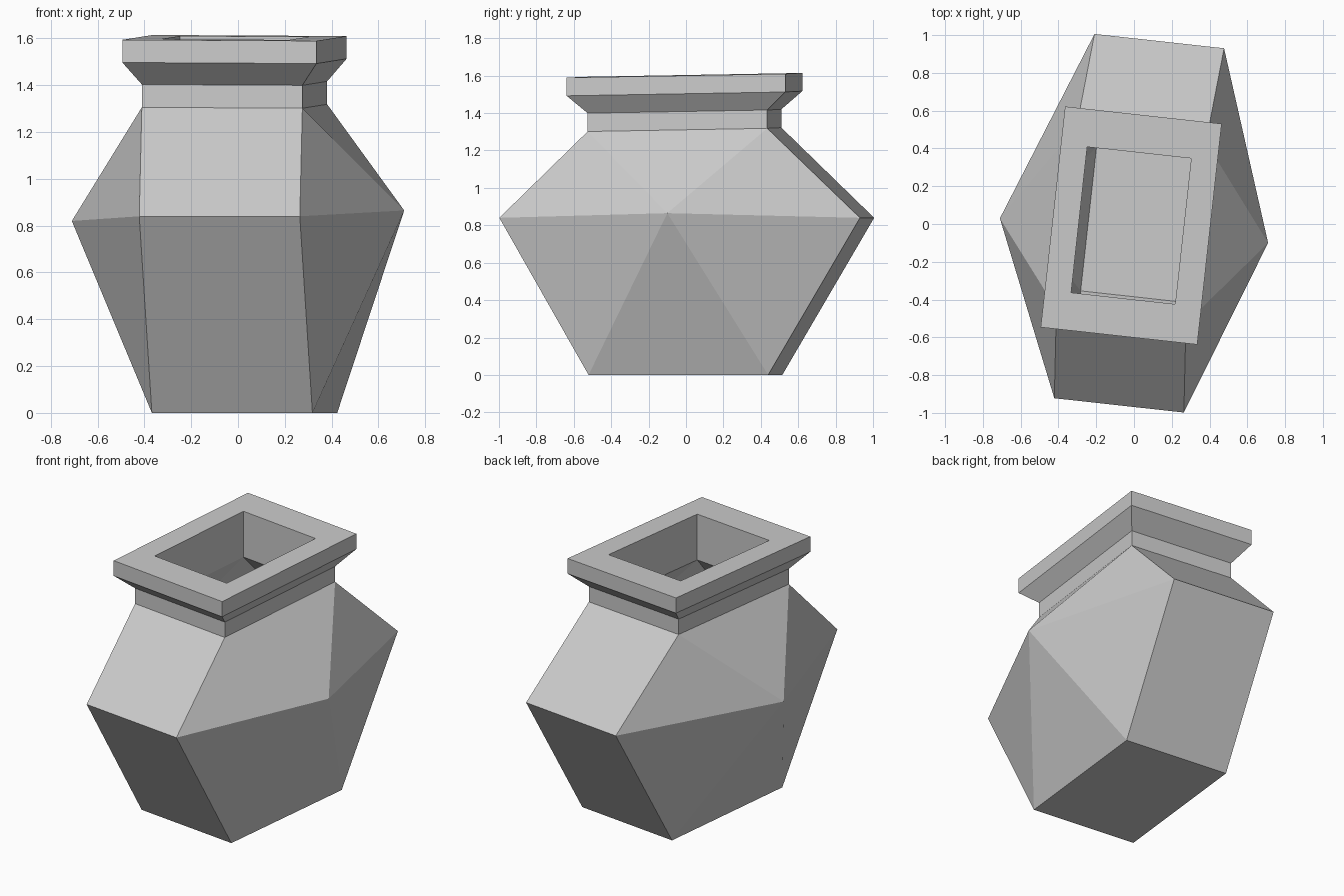
import bpy, bmesh, math

if "Cube" in bpy.data.objects:
    bpy.data.objects.remove(bpy.data.objects["Cube"])

TURN = -math.radians(6.3)      # the whole pot is twisted a little about z
CU, SU = math.cos(TURN), math.sin(TURN)


def rect(bm, cx, cy, hu, hv, z, tilt=0.018):
    """Turned rectangle of verts: front left, front right, back right, back left."""
    ring = []
    for u, v in ((-hu, -hv), (hu, -hv), (hu, hv), (-hu, hv)):
        x, y = cx + u * CU - v * SU, cy + u * SU + v * CU
        ring.append(bm.verts.new((x, y, z + tilt * y - 0.2 * tilt * x)))
    return ring


def bridge(bm, a, b):
    for i in range(4):
        j = (i + 1) % 4
        bm.faces.new((a[i], a[j], b[j], b[i]))


def belly(bm, low, high, s):
    """Wide middle: four corners plus one point on each long side."""
    mid = rect(bm, 0.0275, 0.004, 0.345 * s, 0.97 * s, 0.84, 0)
    right = bm.verts.new((0.71 * s, -0.10 * s, 0.865))
    left = bm.verts.new((-0.71 * s, 0.03 * s, 0.82))
    for ring in (low, high):
        for i, j in ((0, 1), (2, 3)):
            bm.faces.new((ring[i], ring[j], mid[j], mid[i]))
        for i, j, p in ((1, 2, right), (3, 0, left)):
            bm.faces.new((ring[i], p, mid[i]))
            bm.faces.new((ring[i], ring[j], p))
            bm.faces.new((ring[j], mid[j], p))


bm = bmesh.new()

# Outer shell: base, belly, neck and lip
base = rect(bm, 0.028, -0.003, 0.345, 0.483, 0, 0)
bm.faces.new(base)
rings = [rect(bm, -0.015, -0.008, hu, hv, z) for hu, hv, z in (
    (0.345, 0.483, 1.312), (0.345, 0.483, 1.41),
    (0.417, 0.588, 1.505), (0.417, 0.588, 1.602),
    (0.277, 0.388, 1.602), (0.277, 0.388, 1.31))]
belly(bm, base, rings[0], 1.0)

# Neck, lip, rim and mouth walls
for a, b in zip(rings, rings[1:]):
    bridge(bm, a, b)

# Inner cavity
floor = rect(bm, 0.028, -0.003, 0.27, 0.383, 0.09, 0)
bm.faces.new(floor)
belly(bm, floor, rings[-1], 0.82)

bmesh.ops.recalc_face_normals(bm, faces=bm.faces)
mesh = bpy.data.meshes.new("pot")
bm.to_mesh(mesh)
bm.free()
pot = bpy.data.objects.new("pot", mesh)
bpy.context.collection.objects.link(pot)
